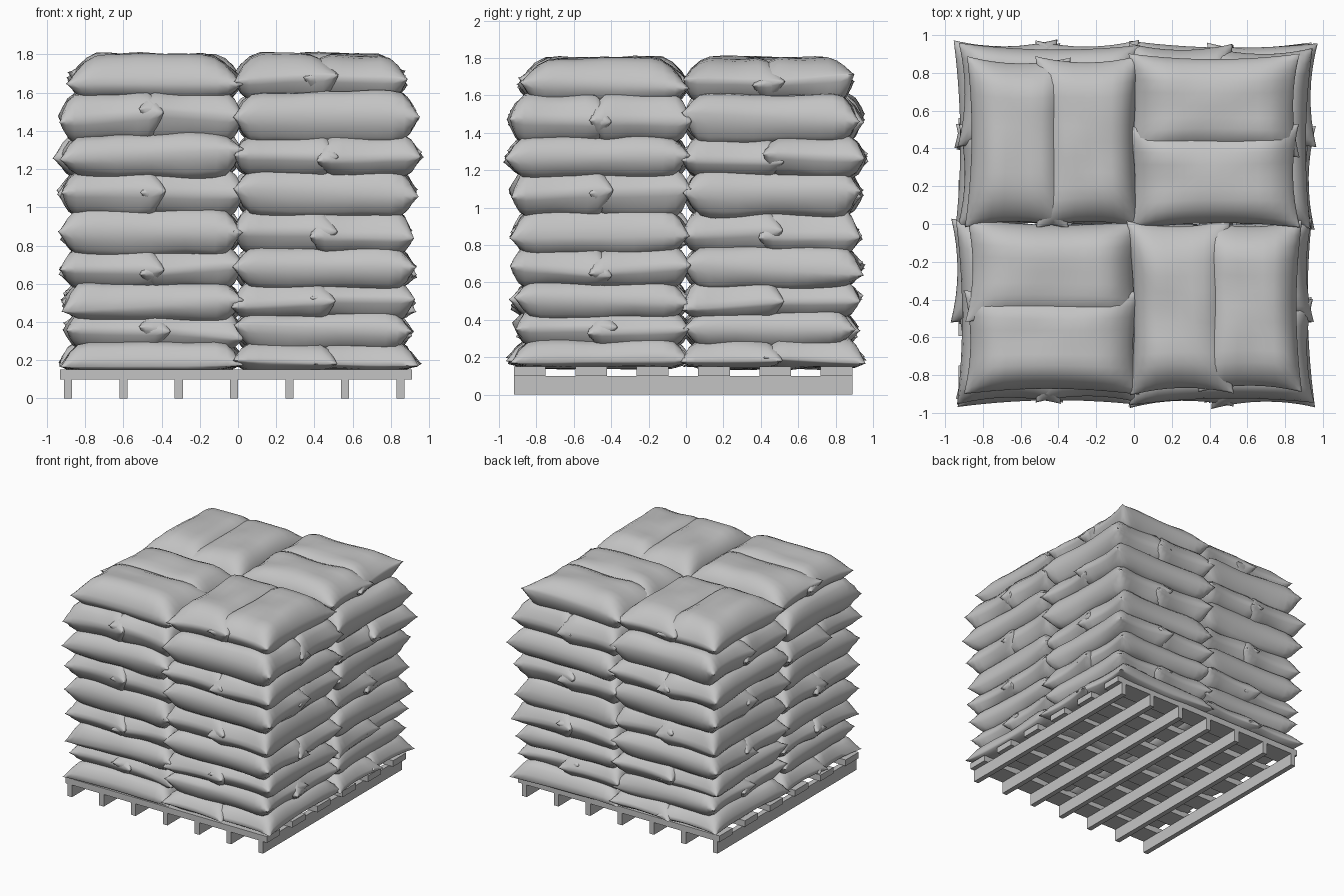
import bpy, bmesh, math, random
from mathutils import Matrix, Vector, noise

random.seed(4)
if "Cube" in bpy.data.objects:
    bpy.data.objects.remove(bpy.data.objects["Cube"])

grey = bpy.data.materials.new("plain grey")
grey.use_nodes = True
COLOUR = (0.55, 0.55, 0.55, 1)
grey.diffuse_color = COLOUR
grey.node_tree.nodes["Principled BSDF"].inputs["Base Color"].default_value = COLOUR


def finish(bm, name, smooth=False):
    mesh = bpy.data.meshes.new(name)
    bm.to_mesh(mesh)
    bm.free()
    mesh.materials.append(grey)
    if smooth:
        mesh.shade_smooth()
        mesh.set_sharp_from_angle(angle=math.radians(85))
    obj = bpy.data.objects.new(name, mesh)
    bpy.context.collection.objects.link(obj)


def box(name, low, high):
    low, high = Vector(low), Vector(high)
    bm = bmesh.new()
    size = Matrix.Diagonal((high - low).to_4d())
    bmesh.ops.create_cube(bm, size=1, matrix=Matrix.Translation((low + high) / 2) @ size)
    finish(bm, name)


def puff(distance, width, power):
    """Fullness of the sack at a distance from its seam."""
    t = min(1, max(0, distance / width))
    return (1 - (1 - t) ** 2) ** power


def sack(name, centre, half_len, half_wid, yaw, bottom, rim, top, soft):
    """Pillow with pinched corners and rounded sides; its length runs along local x."""
    seed = Vector([random.uniform(-50, 50) for _ in range(3)])
    sag = [random.uniform(-0.018, 0.018) for _ in range(3)]
    bm = bmesh.new()
    turn = Matrix.Rotation(yaw, 2)
    for side, reach in ((1, top - rim), (-1, bottom - rim)):
        grid = bmesh.ops.create_grid(bm, x_segments=16, y_segments=12, size=1)["verts"]
        width = soft if side > 0 else 0.12
        for v in grid:
            u, w = (math.sin(c * math.pi / 2) for c in v.co.xy)
            # seam pulls in between the corners
            x = u * (half_len - 0.035 * (1 - w * w))
            y = w * (half_wid - 0.03 * (1 - u * u))
            full = (puff((1 - abs(u)) * half_len, width, 0.8)
                    * puff((1 - abs(w)) * half_wid, width * 0.8, 0.65))
            seam = sag[0] * u + sag[1] * w + sag[2] * u * w
            crease = noise.noise(Vector((x * 4, y * 5, side)) + seed) * 0.02 * full
            z = rim + seam * (1 - full) + reach * full + crease
            flat = turn @ Vector((x, y))
            v.co = (centre[0] + flat.x, centre[1] + flat.y, z)
    bmesh.ops.remove_doubles(bm, verts=bm.verts, dist=0.0005)
    bmesh.ops.recalc_face_normals(bm, faces=bm.faces)
    finish(bm, name, smooth=True)


# Pallet: runners front to back, deck boards across
for i in range(7):
    x = -0.89 + 0.29 * i
    box(f"pallet_runner_{i + 1}", (x - 0.021, -0.92, 0), (x + 0.021, 0.89, 0.1))
for i in range(6):
    y = -0.92 + 0.328 * i
    box(f"deck_board_{i + 1}", (-0.93, y, 0.1), (0.91, y + 0.17, 0.15))

# Sacks: nine layers of four pairs, pinwheeled and turned on every other layer
SEAMS = [0.185, 0.36, 0.5, 0.68, 0.86, 1.08, 1.27, 1.47, 1.67]
JOINTS = [0.145, 0.27, 0.43, 0.59, 0.77, 0.97, 1.18, 1.36, 1.58, 1.8]
REACH = [0.94, 0.91, 0.92, 0.93, 0.92, 0.93, 0.95, 0.94, 0.89]
INNER = -0.03  # sacks press past the middle
HALF_WIDTH = 0.275

for k, rim in enumerate(SEAMS):
    last = k == len(SEAMS) - 1
    bottom = JOINTS[k] - (0.025 if k else 0)
    top = JOINTS[k + 1] + (0 if last else 0.025)
    for sx in (-1, 1):
        for sy in (-1, 1):
            along_y = (sx * sy < 0) == (k % 2 == 0)
            for j in range(2):
                reach = REACH[k] + random.uniform(-0.015, 0.02)
                half_len = (reach - INNER) / 2
                along = (reach + INNER) / 2
                across = INNER + HALF_WIDTH if j == 0 else REACH[k] - HALF_WIDTH
                yaw = random.uniform(-0.02, 0.02)
                if along_y:
                    centre = (sx * across, sy * along * 1.02)
                    yaw += math.pi / 2
                else:
                    centre = (sx * along, sy * across * 1.02)
                row = "front" if sy < 0 else "back"
                hand = "left" if sx > 0 else "right"
                sack(f"sack_layer_{k + 1}_{row}_{hand}_{j + 1}", centre, half_len, HALF_WIDTH, yaw,
                     bottom, rim + random.uniform(-0.01, 0.01), top, 0.2 if last else 0.12)
